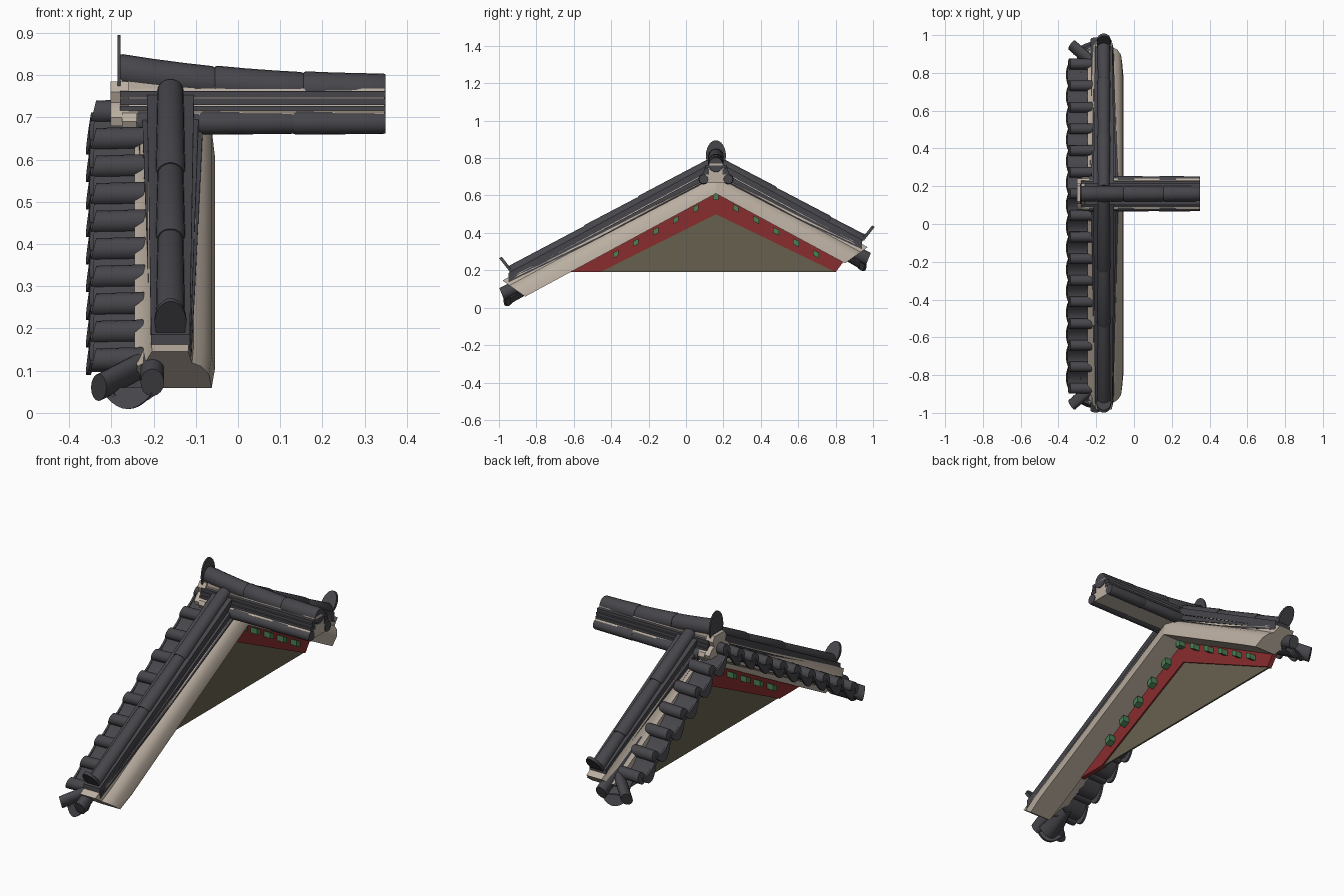
import bpy, bmesh, math

if "Cube" in bpy.data.objects:
    bpy.data.objects.remove(bpy.data.objects["Cube"])

def material(name, rgb):
    m = bpy.data.materials.new(name)
    m.diffuse_color = (*rgb, 1)
    m.use_nodes = True
    m.node_tree.nodes["Principled BSDF"].inputs["Base Color"].default_value = m.diffuse_color
    return m

TILE = material("charcoal_tile", (0.062, 0.060, 0.069))
LIME = material("lime_plaster", (0.50, 0.43, 0.36))
RED = material("red_board_paint", (0.25, 0.026, 0.026))
GREEN = material("green_beam_paint", (0.075, 0.21, 0.09))
OLIVE = material("olive_panel", (0.135, 0.118, 0.078))

CY = 0.16            # y of the roof apex
PITCH = 0.54         # fall of the verge
VX = -0.16           # x centre of the verge ridge

def loft(name, rings, mat, angle=35):
    """Closed solid through rings that all have the same number of points."""
    bm = bmesh.new()
    loops = [[bm.verts.new(p) for p in r] for r in rings]
    n = len(loops[0])
    for a, b in zip(loops, loops[1:]):
        for i in range(n):
            j = (i + 1) % n
            bm.faces.new((a[i], a[j], b[j], b[i]))
    bm.faces.new(loops[0])
    bm.faces.new(loops[-1])
    bmesh.ops.recalc_face_normals(bm, faces=bm.faces)
    me = bpy.data.meshes.new(name)
    bm.to_mesh(me)
    bm.free()
    me.materials.append(mat)
    ob = bpy.data.objects.new(name, me)
    bpy.context.collection.objects.link(ob)
    bpy.ops.object.select_all(action='DESELECT')
    bpy.context.view_layer.objects.active = ob
    ob.select_set(True)
    bpy.ops.object.shade_smooth_by_angle(angle=math.radians(angle))
    return ob

def circle(r, n=16, squash=1.0):
    return [(r * math.cos(2 * math.pi * i / n), r * squash * math.sin(2 * math.pi * i / n)) for i in range(n)]

def arch(w, h, n=12):
    """Pointed-round arch standing on its base, half width w, height h."""
    pts = [(-w * 0.9, 0)]
    pts += [(-w * math.cos(math.pi * i / n), h * 0.3 + h * 0.7 * math.sin(math.pi * i / n)) for i in range(n + 1)]
    return pts + [(w * 0.9, 0)]

def crescent(w, top, bottom, n=10):
    """Sagging tile section: upper sag 'top', lower sag 'bottom'."""
    t = [i / n * 2 - 1 for i in range(n + 1)]
    return [(w * k, -top * (1 - k * k)) for k in t] + \
           [(w * k, -0.008 - bottom * (1 - k * k)) for k in reversed(t)]

# ---------- main ridge running along x ----------
def ridge_run(name, prof, x0, x1, mat):
    full = prof + [(-y, z) for y, z in reversed(prof)]
    return loft(name, [[(x, CY + y, z) for y, z in full] for x in (x0, x1)], mat)

ridge_run("ridge_plaster_core", [(0.075, 0.668), (0.088, 0.69), (0.08, 0.71), (0.05, 0.725),
          (0.045, 0.745), (0.04, 0.768)], -0.275, 0.347, LIME)
# lobed plaster plug on the gable end
ridge_run("ridge_plaster_plug", [(0.075, 0.68), (0.082, 0.70), (0.066, 0.722), (0.045, 0.735),
          (0.055, 0.76), (0.04, 0.785)], -0.302, -0.26, LIME)
for i, w in enumerate((0.070, 0.064, 0.058)):
    z = 0.712 + i * 0.0175
    for s in (1, -1):
        loft("ridge_flat_tile", [[(x, CY + s * y, zz) for y, zz in
             ((0.036, z), (w, z), (w, z + 0.015), (0.036, z + 0.016))] for x in (-0.28, 0.35)], TILE)

def ridge_z(x):      # gentle upward sweep to the gable
    t = (0.35 - x) / 0.63
    return 0.764 + 0.045 * t ** 2.2

xs = [-0.28 + 0.63 * i / 12 for i in range(13)]
loft("ridge_top_bed", [[(x, CY - 0.037, 0.76), (x, CY + 0.037, 0.76), (x, CY + 0.034, ridge_z(x) + 0.008),
     (x, CY - 0.034, ridge_z(x) + 0.008)] for x in xs], LIME)

def x_tile(name, x0, x1, y, zf, r0, r1):
    rings = []
    for k, f in ((0, 0.93), (0.03, 1), (0.35, 1), (0.7, 1), (0.97, 1), (1, 0.94)):
        x = x0 + (x1 - x0) * k
        r = (r0 + (r1 - r0) * k) * f
        rings.append([(x, y + a, zf(x) + b) for a, b in circle(r, 20)])
    loft(name, rings, TILE)

for a, b in ((-0.28, -0.055), (-0.055, 0.155), (0.155, 0.35)):
    x_tile("ridge_cap_tile", a, b, CY, ridge_z, 0.042, 0.04)
for a, b in ((-0.24, -0.09), (-0.09, 0.132), (0.132, 0.35)):
    for s in (1, -1):
        x_tile("ridge_side_tile", a, b, CY + s * 0.066, lambda x: 0.687, 0.028, 0.026)
loft("ridge_end_finial", [[(x, CY + u, 0.775 + v) for u, v in arch(0.054, 0.12)] for x in (-0.285, -0.278)], TILE)

# ---------- the two verges falling to front (s=-1) and back (s=1) ----------
def P(s, x, off, d):
    return (x, CY + s * d, off - PITCH * d)

for s, end in ((-1, 1.02), (1, 0.69)):
    side = "front" if s < 0 else "back"
    # stepped plaster body
    body = [(-0.185, 0.61), (-0.055, 0.61), (-0.062, 0.668), (-0.082, 0.70), (-0.105, 0.715), (-0.115, 0.762),
            (-0.207, 0.762), (-0.225, 0.715), (-0.245, 0.70), (-0.245, 0.65), (-0.2, 0.64)]
    loft(side + "_verge_plaster", [[P(s, x, o, 0) for x, o in body],
         [P(s, x, o, end - 0.08 + (o - 0.61) * 0.8) for x, o in body],
         [P(s, VX + (x - VX) * 0.93, o, end + (o - 0.61) * 0.8) for x, o in body]], LIME)
    # flat tile courses, sinking into the plaster towards the eave
    for lo, hi, w0, w1 in ((0.672, 0.708, 0.078, 0.05), (0.712, 0.744, 0.068, 0.047), (0.748, 0.785, 0.056, 0.046)):
        rings = []
        for k in (0, 0.5, 1):
            w = w0 + (w1 - w0) * k
            d = (end + 0.09) * k
            l = lo + (0.75 - lo) * k * 0.8
            rings.append([P(s, VX + a, o, d) for a, o in ((-w, l), (w, l), (w, max(hi, l + 0.01)),
                                                          (-w, max(hi, l + 0.01)))])
        loft(side + "_verge_flat_tile", rings, TILE)
    # round cap tiles
    joints = (0.03, 0.40, 0.69, 1.095) if s < 0 else (0.03, 0.31, 0.60, 0.785)
    for a, b in zip(joints, joints[1:]):
        rings = []
        for k, r in ((0, 0.029), (0.02, 0.031), (0.5, 0.033), (0.97, 0.035), (1, 0.032)):
            d = a + (b - a) * k
            rings.append([P(s, VX + u, 0.783 + v, d + v * 0.5) for u, v in circle(r, 18, 1.12)])
        loft(side + "_verge_cap_tile", rings, TILE)
    e = joints[-1]
    loft(side + "_verge_finial", [[P(s, VX + u, 0.785 + v, e + t + v * 0.55) for u, v in arch(0.038, 0.105)]
         for t in (-0.008, 0.006)], TILE)

    # corner tiles: one straight down the slope, one diagonal, one drooping between
    def corner_tube(name, a, b, r=0.028):
        dx, dy = b[0] - a[0], b[1] - a[1]
        l = math.hypot(dx, dy)
        nx, ny = -dy / l, dx / l
        loft(name, [[(p[0] + nx * u, CY + s * (p[1] + ny * u + v * 0.4), p[2] + v) for u, v in circle(r, 16, 1.15)]
                    for p in (a, b)], TILE)
    E = end + 0.12
    ez = 0.71 - 0.57 * E
    corner_tube(side + "_corner_straight_tile", (-0.203, E - 0.30, ez + 0.17), (-0.203, E + 0.005, ez + 0.012))
    corner_tube(side + "_corner_diagonal_tile", (-0.215, E - 0.12, ez + 0.06), (-0.33, E - 0.022, ez))
    loft(side + "_corner_droop_tile", [[(-0.262 + u + t * 0.3, CY + s * (E - 0.035 - t + u * 0.45 - v * 0.35), ez + v)
         for u, v in crescent(0.062, 0.0, 0.043)] for t in (0, 0.012)], TILE)
    loft(side + "_corner_trough_tile", [[(-0.25 + u * (1 - t * 4), CY + s * (E - 0.04 - t), ez + v + t * 0.57)
         for u, v in crescent(0.065, 0.03, 0.032)] for t in (0, 0.13)], TILE)

# ---------- short tile rows facing the gable side (-x) ----------
STEP = 0.1145
def row_z(y):
    return 0.712 - 0.57 * abs(y - CY)

for i in range(-9, 7):
    y = CY + i * STEP
    rings = [[(x + dx * v, y + u, row_z(y) + lift + v) for u, v in circle(0.028)]
             for x, dx, lift in ((-0.343, 0.25, 0), (-0.275, 0.1, 0.002), (-0.19, 0, 0.004))]
    loft("verge_cover_tile", rings, TILE)

for i in range(-9, 6):
    y = CY + (i + 0.5) * STEP
    g = 0.57 if y < CY else -0.57
    for nm, top, bot, span in (("verge_trough_tile", 0.028, 0.03, (-0.345, -0.19)),
                               ("verge_droop_tile", 0.02, 0.055, (-0.348, -0.338))):
        loft(nm, [[(x + v * 0.2, y + u, row_z(y) + g * u + v) for u, v in crescent(0.056, top, bot)]
                  for x in span], TILE)

# ---------- gable wall ----------
def plate(name, yz, x0, x1, mat):
    loft(name, [[(x, y, z) for y, z in yz] for x in (x0, x1)], mat)

plate("front_red_board", [(-0.62, 0.19), (CY, 0.615), (CY, 0.50), (-0.46, 0.19)], -0.205, -0.18, RED)
plate("back_red_board", [(0.845, 0.25), (CY, 0.615), (CY, 0.50), (0.80, 0.19)], -0.205, -0.18, RED)
plate("gable_panel", [(-0.47, 0.19), (CY, 0.505), (0.80, 0.19)], -0.197, -0.188, OLIVE)

# purlin ends through the red boards
for i in range(-5, 6):
    y, z = CY + i * 0.107, 0.592 - abs(i) * 0.061
    h = 0.015
    t = 0.5 * h * (i < 0) - 0.5 * h * (i > 0)
    plate("purlin_end", [(y - h, z - h - t), (y + h, z - h + t), (y + h, z + h + t), (y - h, z + h - t)],
          -0.24, -0.145, GREEN)
